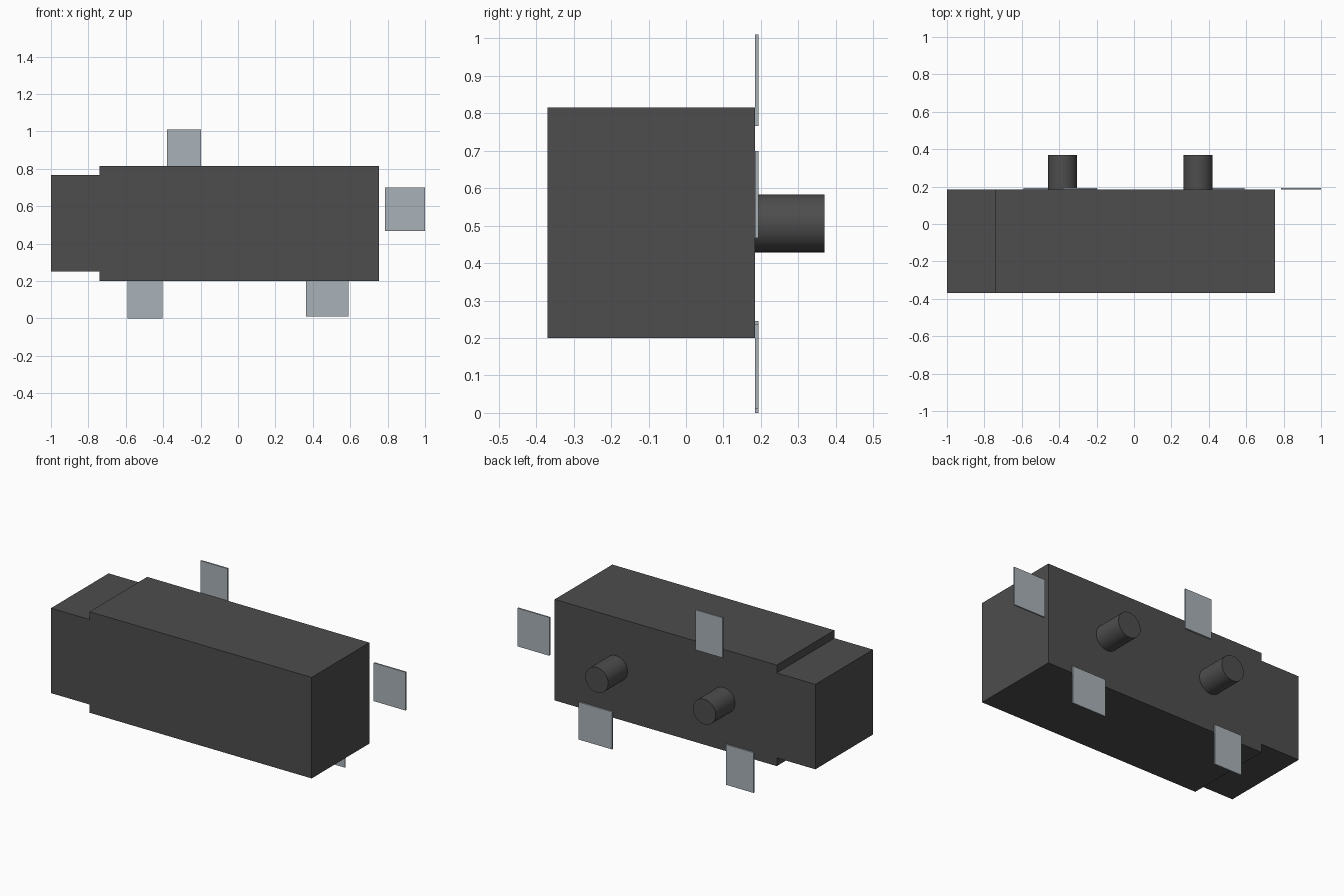
import bpy, bmesh, math
from mathutils import Matrix

if "Cube" in bpy.data.objects:
    bpy.data.objects.remove(bpy.data.objects["Cube"], do_unlink=True)


def make_material(name, rgb):
    mat = bpy.data.materials.new(name)
    mat.use_nodes = True
    mat.diffuse_color = (*rgb, 1)
    bsdf = next(n for n in mat.node_tree.nodes if n.type == 'BSDF_PRINCIPLED')
    bsdf.inputs["Base Color"].default_value = (*rgb, 1)
    return mat


CHARCOAL = make_material("charcoal plastic", (0.075, 0.075, 0.075))
STEEL = make_material("pale steel", (0.40, 0.445, 0.48))


def add_object(name, bm, mat):
    bmesh.ops.recalc_face_normals(bm, faces=bm.faces)
    mesh = bpy.data.meshes.new(name)
    bm.to_mesh(mesh)
    bm.free()
    mesh.materials.append(mat)
    obj = bpy.data.objects.new(name, mesh)
    bpy.context.collection.objects.link(obj)
    return obj


def prism(name, outline, y0, y1, mat):
    """Extrude an outline in x and z from y0 to y1."""
    bm = bmesh.new()
    face = bm.faces.new([bm.verts.new((x, y0, z)) for x, z in outline])
    side = bmesh.ops.extrude_face_region(bm, geom=[face])["geom"]
    verts = [v for v in side if isinstance(v, bmesh.types.BMVert)]
    bmesh.ops.translate(bm, verts=verts, vec=(0, y1 - y0, 0))
    return add_object(name, bm, mat)


def post(name, x, z, radius, y0, y1):
    """Round peg pointing backwards, with smooth sides and a sharp rim."""
    bm = bmesh.new()
    place = Matrix.Translation((x, (y0 + y1) / 2, z)) @ Matrix.Rotation(math.pi / 2, 4, 'X')
    bmesh.ops.create_cone(bm, cap_ends=True, segments=48, radius1=radius,
                          radius2=radius, depth=y1 - y0, matrix=place)
    obj = add_object(name, bm, CHARCOAL)
    bpy.ops.object.select_all(action='DESELECT')
    obj.select_set(True)
    bpy.context.view_layer.objects.active = obj
    bpy.ops.object.shade_smooth_by_angle(angle=math.radians(35))


BACK = 0.184

# Housing with a narrower end block
prism("housing", [(-1, 0.25), (-0.74, 0.25), (-0.74, 0.2), (0.755, 0.2),
                  (0.755, 0.815), (-0.74, 0.815), (-0.74, 0.767), (-1, 0.767)],
      -0.37, BACK, CHARCOAL)

# Locating posts on the back
for name, x in (("right_post", -0.382), ("left_post", 0.342)):
    post(name, x, 0.506, 0.077, BACK - 0.01, 0.37)

# Thin contact tabs lying against the back plane
for name, x0, x1, z0, z1 in (
        ("top_tab", -0.38, -0.198, 0.766, 1.01),
        ("end_tab", 0.785, 1.0, 0.467, 0.70),
        ("lower_right_tab", -0.59, -0.405, 0.0, 0.245),
        ("lower_left_tab", 0.363, 0.59, 0.01, 0.238)):
    prism(name, [(x0, z0), (x1, z0), (x1, z1), (x0, z1)], BACK, BACK + 0.009, STEEL)
